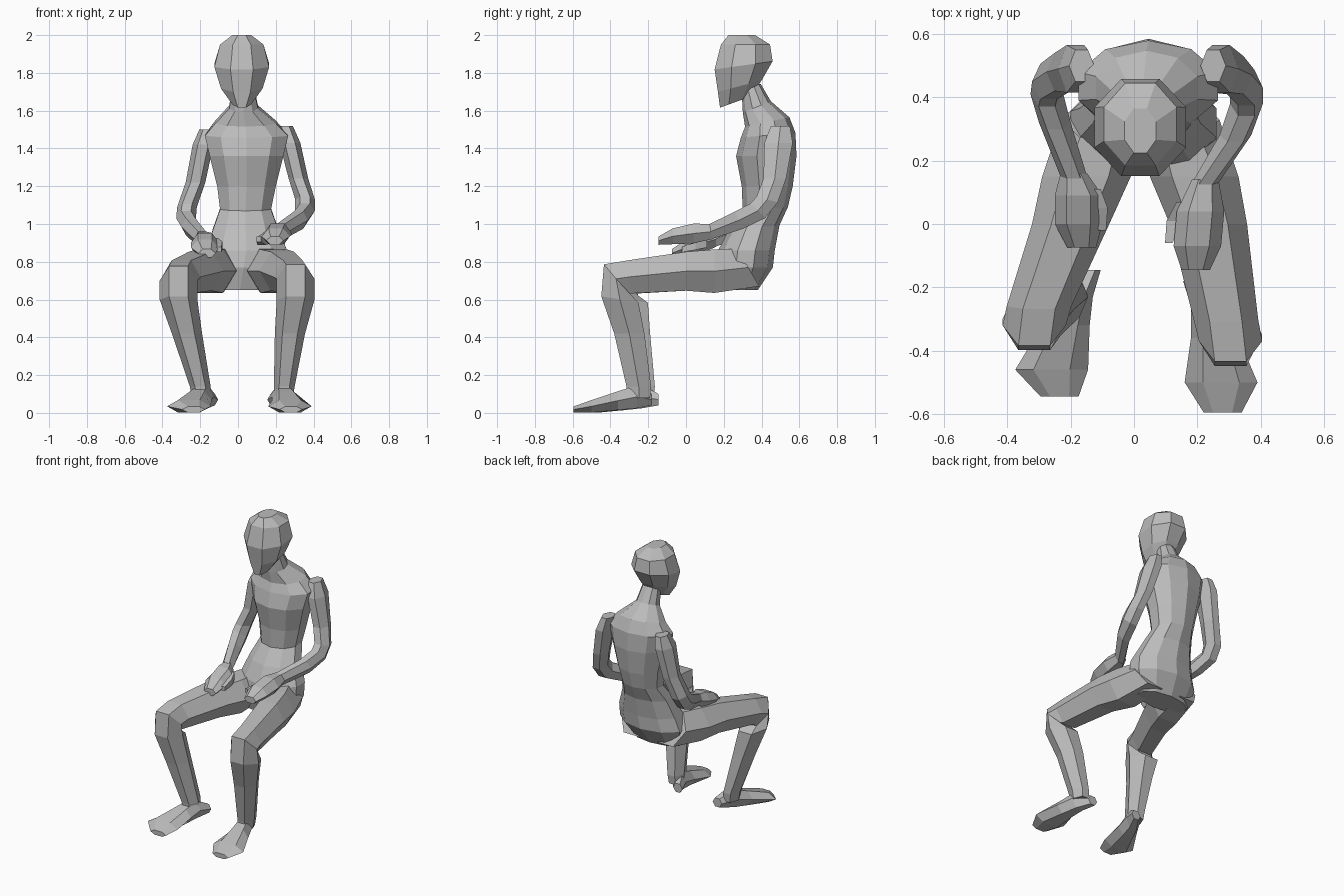
import bpy, bmesh, math
from mathutils import Vector

grey = bpy.data.materials.new("plain grey")
grey.diffuse_color = (0.5, 0.5, 0.5, 1)


def tube(name, stations, n=6, turn=0.0):
    """Loft n-sided rings (x, y, z, half width, half depth, tilt about x)."""
    angles = [2 * math.pi * (i + turn) / n for i in range(n)]
    mc = max(abs(math.cos(a)) for a in angles)
    ms = max(abs(math.sin(a)) for a in angles)
    bm = bmesh.new()
    rings = []
    for x, y, z, w, d, tilt in stations:
        t = math.radians(tilt)
        v = Vector((0, math.cos(t), math.sin(t)))
        rings.append([bm.verts.new(Vector((x, y, z))
                                   + Vector((w * math.cos(a) / mc, 0, 0))
                                   + v * (d * math.sin(a) / ms)) for a in angles])
    for r, s in zip(rings, rings[1:]):
        for i in range(n):
            j = (i + 1) % n
            bm.faces.new((r[i], r[j], s[j], s[i]))
    bm.faces.new(rings[0])
    bm.faces.new(rings[-1])
    bmesh.ops.recalc_face_normals(bm, faces=bm.faces)
    me = bpy.data.meshes.new(name)
    bm.to_mesh(me)
    bm.free()
    me.materials.append(grey)
    ob = bpy.data.objects.new(name, me)
    bpy.context.collection.objects.link(ob)
    return ob


def limb(name, path, sizes, n=6, turn=0.0):
    tube(name, [p + s for p, s in zip(path, sizes)], n, turn)


# head, tilted slightly forward
tube("head", [
    (.02, .260, 1.645, .05, .085, 20),
    (.02, .285, 1.73, .11, .120, 15),
    (.02, .305, 1.84, .145, .155, 8),
    (.02, .315, 1.95, .115, .130, 0),
    (.02, .295, 2.00, .05, .070, 0)], 8, 0.5)

# neck, chest, waist and pelvis
tube("torso", [
    (.025, .345, 1.72, .060, .055, 25),
    (.030, .375, 1.62, .075, .080, 22),
    (.040, .430, 1.54, .160, .120, 12),
    (.045, .435, 1.47, .220, .145, 5),
    (.045, .425, 1.36, .195, .160, 0),
    (.045, .430, 1.20, .155, .135, 0),
    (.040, .420, 1.08, .135, .120, 5),
    (.040, .360, .98, .170, .135, 5),
    (.045, .320, .86, .215, .150, 0),
    (.030, .310, .77, .230, .150, 0),
    (.010, .290, .65, .180, .090, 0)], 10, 0.5)

# legs: shared ring sizes, one path for each side
leg_sizes = [(.12, .115, -60), (.14, .115, -90), (.122, .103, -90), (.102, .088, -85),
             (.1, .1, -50), (.1, .1, -10), (.08, .08, 0), (.055, .065, 0), (.05, .06, 0)]
limb("left_leg", [
    (-.11, .33, .77), (-.15, .15, .75), (-.20, 0, .75), (-.30, -.26, .72),
    (-.315, -.32, .70), (-.315, -.30, .60), (-.27, -.27, .42), (-.20, -.23, .14),
    (-.195, -.23, .08)], leg_sizes)
limb("right_leg", [
    (.15, .33, .77), (.19, .15, .75), (.235, 0, .75), (.29, -.30, .72),
    (.305, -.37, .71), (.305, -.35, .60), (.275, -.30, .42), (.245, -.25, .14),
    (.24, -.25, .08)], leg_sizes)

# feet: wide at the toes
foot_sizes = [(.035, .03, -90), (.055, .06, -90), (.075, .05, -90),
              (.115, .033, -90), (.06, .016, -90)]
limb("left_foot", [
    (-.14, -.145, .07), (-.185, -.23, .085), (-.215, -.32, .065),
    (-.26, -.46, .035), (-.235, -.545, .018)], foot_sizes)
limb("right_foot", [
    (.19, -.18, .07), (.235, -.26, .085), (.255, -.36, .065),
    (.275, -.50, .035), (.28, -.595, .018)], foot_sizes)

# arms: shoulder, elbow, wrist
arm_sizes = [(.04, .05, 0), (.055, .075, 0), (.052, .06, 0), (.052, .058, -15),
             (.052, .055, -45), (.05, .05, -65), (.042, .04, -80)]
limb("left_arm", [
    (-.165, .50, 1.50), (-.185, .49, 1.42), (-.225, .48, 1.22), (-.27, .45, 1.09),
    (-.275, .41, 1.03), (-.25, .32, .985), (-.19, .15, .92)], arm_sizes)
limb("right_arm", [
    (.25, .50, 1.52), (.275, .49, 1.43), (.32, .47, 1.24), (.355, .43, 1.13),
    (.355, .38, 1.07), (.32, .28, 1.02), (.225, .13, .96)], arm_sizes)

# hands resting above the thighs
hand_sizes = [(.042, .04, -90), (.075, .052, -90), (.075, .042, -90), (.045, .022, -90)]
limb("left_hand", [
    (-.19, .16, .92), (-.175, .09, .90), (-.175, 0, .875), (-.165, -.075, .845)], hand_sizes)
limb("right_hand", [
    (.225, .14, .96), (.21, .04, .95), (.20, -.07, .935), (.195, -.145, .912)], hand_sizes)

# thumbs
thumb_sizes = [(.025, .025, -90), (.022, .022, -90), (.012, .014, -90)]
limb("left_thumb", [(-.13, .11, .90), (-.105, .05, .885), (-.10, -.02, .865)], thumb_sizes, 4, .5)
limb("right_thumb", [(.16, .07, .93), (.125, .01, .91), (.11, -.06, .92)], thumb_sizes, 4, .5)
